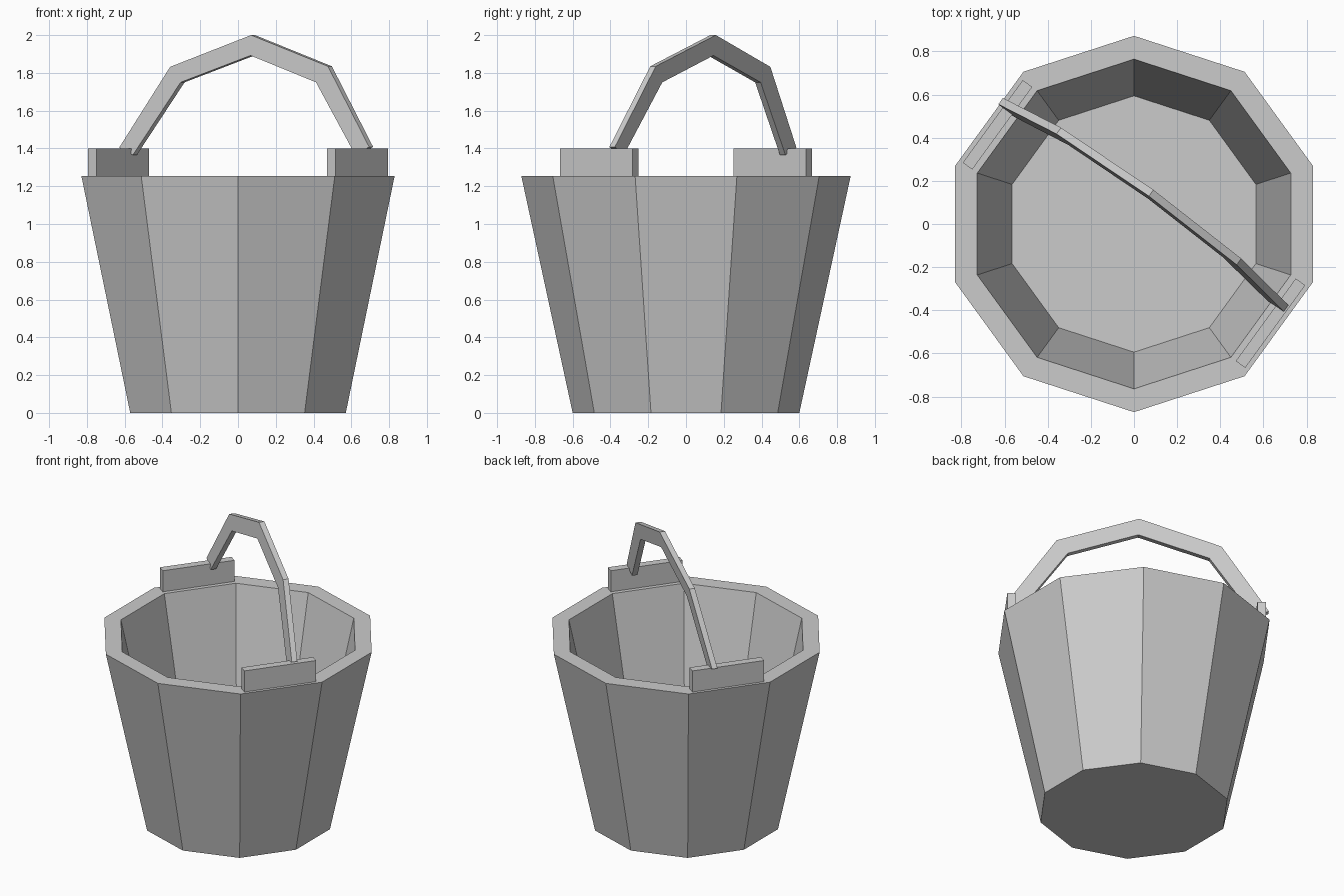
import bpy, bmesh
from math import pi, sin, cos, radians
from mathutils import Vector, Matrix

if "Cube" in bpy.data.objects:
    bpy.data.objects.remove(bpy.data.objects["Cube"])

SIDES = 10
AXIS = radians(-36)          # direction of the line joining the two ears
TURN = Matrix.Rotation(AXIS, 4, 'Z')


def finish(name, bm):
    bmesh.ops.recalc_face_normals(bm, faces=bm.faces)
    me = bpy.data.meshes.new(name)
    bm.to_mesh(me)
    bm.free()
    ob = bpy.data.objects.new(name, me)
    bpy.context.collection.objects.link(ob)
    return ob


# Bucket: ten-sided lathe of (radius, height), outer wall, rim, inner wall
def make_bucket(profile):
    bm = bmesh.new()
    rings = []
    for r, z in profile:
        rings.append([bm.verts.new((r * cos(a), r * sin(a), z))
                      for a in (pi / 2 + 2 * pi * i / SIDES for i in range(SIDES))])
    for lo, hi in zip(rings, rings[1:]):
        for i in range(SIDES):
            j = (i + 1) % SIDES
            bm.faces.new((lo[i], lo[j], hi[j], hi[i]))
    bm.faces.new(rings[0])      # underside
    bm.faces.new(rings[-1])     # inner floor
    return finish("bucket", bm)


make_bucket([(0.60, 0), (0.872, 1.255), (0.764, 1.255), (0.594, 0.48)])

# Ears: two upright blocks on opposite rim facets
for side, name in ((1, "ear_right"), (-1, "ear_left")):
    bm = bmesh.new()
    bmesh.ops.create_cube(bm, size=1, matrix=TURN
                          @ Matrix.Translation((side * 0.782, 0, 1.3275))
                          @ Matrix.Diagonal((0.054, 0.473, 0.145, 1)))
    finish(name, bm)

# Handle: flat five-point arch, leaning slightly to one side
outer = [(-0.835, 1.405), (-0.536, 1.832), (-0.02, 2.0), (0.496, 1.835), (0.80, 1.408)]
inner = [(-0.743, 1.365), (-0.461, 1.75), (-0.015, 1.892), (0.425, 1.75), (0.713, 1.365)]
THICK = 0.036
bm = bmesh.new()
sections = []
for o, i in zip(outer, inner):
    ring = []
    for (u, z), s in ((o, -1), (o, 1), (i, 1), (i, -1)):
        lean = 0.097 + 0.11 * (z - 1.4)
        ring.append(bm.verts.new(TURN @ Vector((u, lean + s * THICK / 2, z))))
    sections.append(ring)
for a, b in zip(sections, sections[1:]):
    for k in range(4):
        m = (k + 1) % 4
        bm.faces.new((a[k], a[m], b[m], b[k]))
bm.faces.new(sections[0])
bm.faces.new(sections[-1])
finish("handle", bm)
